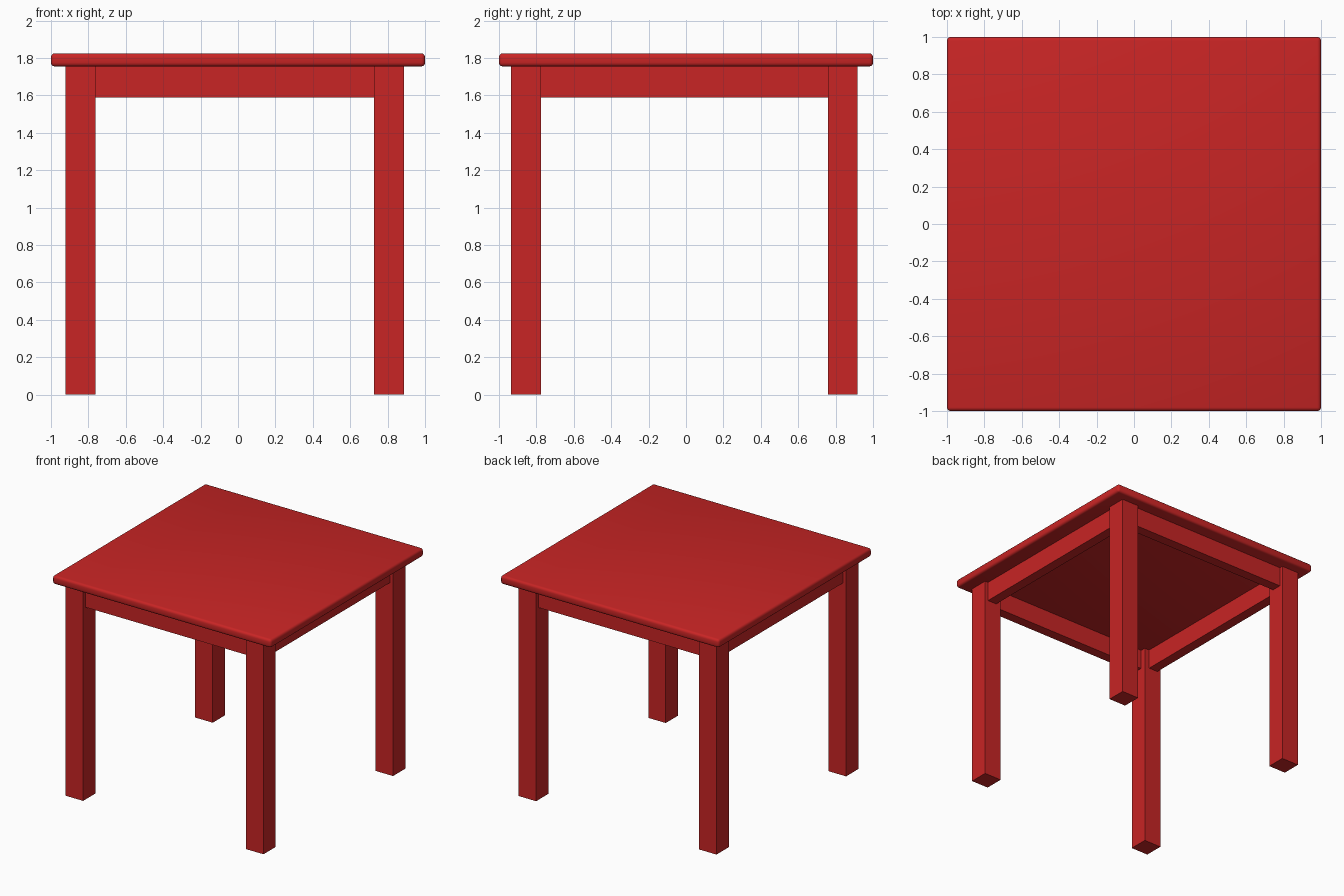
import bpy, bmesh
from mathutils import Vector

if "Cube" in bpy.data.objects:
    bpy.data.objects.remove(bpy.data.objects["Cube"])

red = bpy.data.materials.new("painted red")
red.diffuse_color = (0.58, 0.018, 0.018, 1)
red.use_nodes = True
red.node_tree.nodes["Principled BSDF"].inputs["Base Color"].default_value = red.diffuse_color


def box(name, lo, hi, bevel=0):
    """Box between two corners, optionally with rounded edges."""
    lo, hi = Vector(lo), Vector(hi)
    bm = bmesh.new()
    bmesh.ops.create_cube(bm, size=1)
    size, mid = hi - lo, (hi + lo) / 2
    for v in bm.verts:
        v.co = Vector(v.co[i] * size[i] + mid[i] for i in range(3))
    if bevel:
        bmesh.ops.bevel(bm, geom=bm.edges[:], offset=bevel, segments=3,
                        profile=0.5, affect='EDGES')
    me = bpy.data.meshes.new(name)
    bm.to_mesh(me)
    bm.free()
    me.materials.append(red)
    ob = bpy.data.objects.new(name, me)
    bpy.context.collection.objects.link(ob)
    return ob


UNDER, TOP, APRON_Z = 1.755, 1.825, 1.59
LEG, INSET, THICK = 0.16, 0.03, 0.085
X = {"left": -0.922, "right": 0.728}    # low corner of each leg
Y = {"front": -0.935, "back": 0.758}

# table top with softened edges
top = box("table_top", (-1, -1, UNDER), (1, 1, TOP), 0.02)
bpy.context.view_layer.objects.active = top
top.select_set(True)
bpy.ops.object.shade_smooth_by_angle(angle=0.6)

# four square legs
for fy, y in Y.items():
    for fx, x in X.items():
        box(f"{fy}_{fx}_leg", (x, y, 0), (x + LEG, y + LEG, UNDER))

# front and back aprons, set slightly in from the outer leg faces
for fy, y in Y.items():
    y0 = y + INSET if fy == "front" else y + LEG - INSET - THICK
    box(f"{fy}_apron", (X["left"] + LEG, y0, APRON_Z),
        (X["right"], y0 + THICK, UNDER))

# side aprons
for fx, x in X.items():
    x0 = x + INSET if fx == "left" else x + LEG - INSET - THICK
    box(f"{fx}_apron", (x0, Y["front"] + LEG, APRON_Z),
        (x0 + THICK, Y["back"], UNDER))
